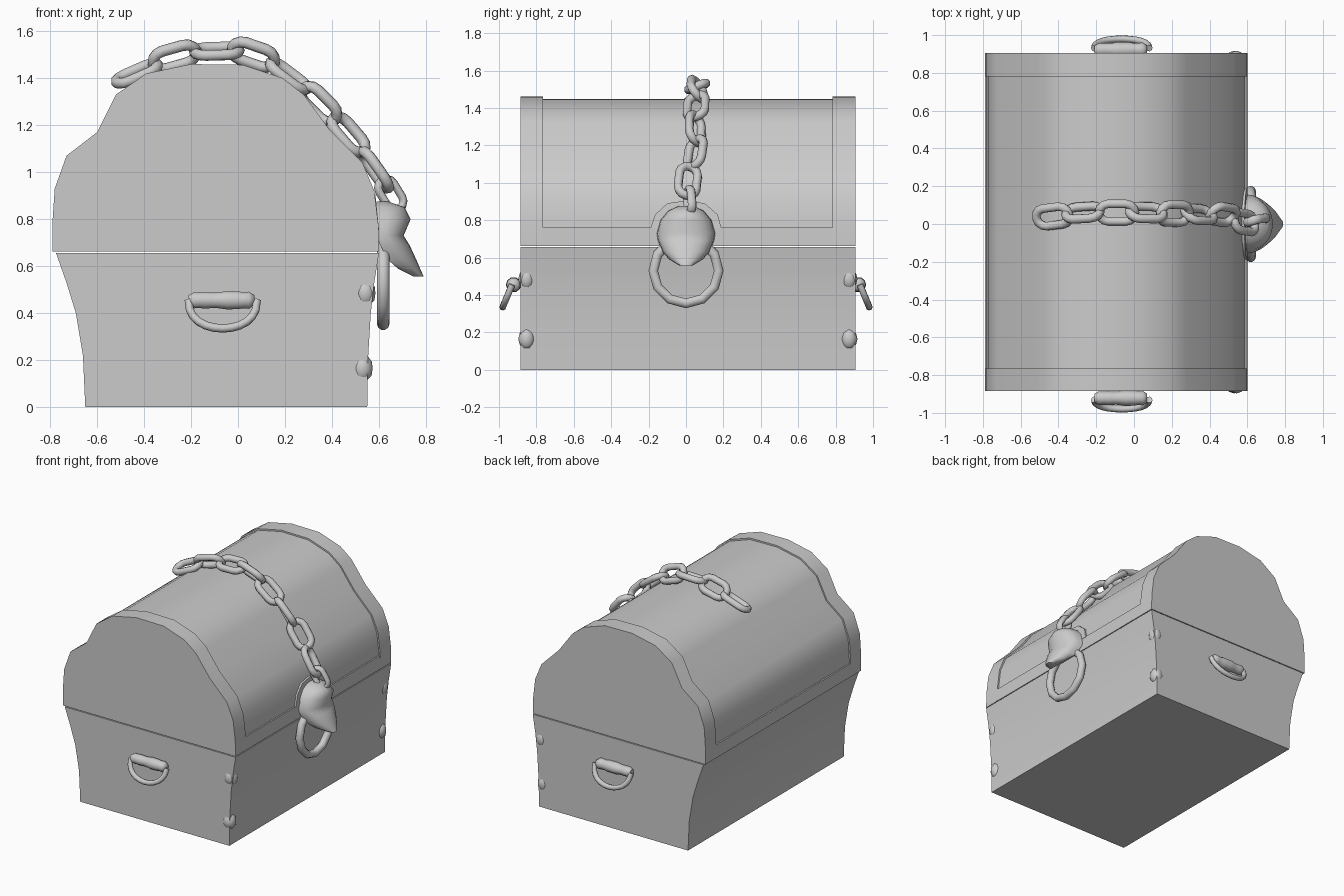
import bpy, bmesh, math, random
from mathutils import Vector, Matrix

if "Cube" in bpy.data.objects:
    bpy.data.objects.remove(bpy.data.objects["Cube"])

random.seed(4)


def finish(ob, angle=40):
    bpy.ops.object.select_all(action='DESELECT')
    ob.select_set(True)
    bpy.context.view_layer.objects.active = ob
    if ob.type == 'CURVE':
        bpy.ops.object.convert(target='MESH')
    bpy.ops.object.shade_smooth_by_angle(angle=math.radians(angle))
    return bpy.context.view_layer.objects.active


def loft(name, rings, angle=40):
    """Skin a list of equal-length closed rings and cap both ends."""
    bm = bmesh.new()
    vs = [[bm.verts.new(p) for p in r] for r in rings]
    n = len(rings[0])
    for a, b in zip(vs, vs[1:]):
        for i in range(n):
            bm.faces.new((a[i], a[(i + 1) % n], b[(i + 1) % n], b[i]))
    bm.faces.new(vs[0])
    bm.faces.new(vs[-1])
    bmesh.ops.recalc_face_normals(bm, faces=bm.faces)
    me = bpy.data.meshes.new(name)
    bm.to_mesh(me)
    bm.free()
    ob = bpy.data.objects.new(name, me)
    bpy.context.collection.objects.link(ob)
    return finish(ob, angle)


def prism(name, profile, y0, y1):
    return loft(name, [[(x, y, z) for x, z in profile] for y in (y0, y1)])


def tube(name, pts, r, cyclic=False, res=3, matrix=None):
    cu = bpy.data.curves.new(name, 'CURVE')
    cu.dimensions = '3D'
    cu.bevel_depth, cu.bevel_resolution, cu.use_fill_caps = r, res, True
    sp = cu.splines.new('POLY')
    sp.points.add(len(pts) - 1)
    for p, co in zip(sp.points, pts):
        p.co = (*co, 1)
    sp.use_cyclic_u = cyclic
    ob = bpy.data.objects.new(name, cu)
    bpy.context.collection.objects.link(ob)
    if matrix:
        ob.matrix_world = matrix
    return finish(ob, 60)


Y0, Y1 = -0.885, 0.905

# Flared base
base = [(-0.65, 0), (0.55, 0), (0.553, 0.2), (0.565, 0.4), (0.58, 0.53), (0.6, 0.657),
        (-0.775, 0.657), (-0.73, 0.53), (-0.69, 0.4), (-0.66, 0.22)]
prism("base", base, Y0, Y1)

# Shouldered domed lid: recessed core, end bands, lower rim
lid = [(-0.79, 0.663), (-0.79, 0.78), (-0.78, 0.93), (-0.73, 1.07), (-0.60, 1.17), (-0.52, 1.33),
       (-0.39, 1.42), (-0.2, 1.46), (0.02, 1.457), (0.19, 1.40), (0.28, 1.33),
       (0.39, 1.18), (0.53, 1.04), (0.58, 0.92), (0.597, 0.78), (0.6, 0.663)]
core = [(-0.095 + (x + 0.095) * 0.985, 0.663 + (z - 0.663) * 0.986) for x, z in lid]
prism("lid_panel", core, Y0 + 0.05, Y1 - 0.05)
prism("lid_band_near", lid, Y0, -0.765)
prism("lid_band_far", lid, 0.782, Y1)
prism("lid_rim", [(-0.79, 0.663), (-0.79, 0.76), (0.597, 0.76), (0.6, 0.663)], -0.77, 0.79)

# Raised arch around the lock
arch = [(-0.19, 0.755), (-0.165, 0.83), (-0.1, 0.89), (0.0, 0.905), (0.1, 0.89), (0.17, 0.83), (0.19, 0.755)]
loft("lock_arch", [[(x if i == 0 else x - (z - 0.755) * 0.1, y, z) for y, z in arch]
                   for i, x in enumerate((0.5, 0.6))])

# Head-shaped lock with a downturned snout: z, back x, front x, half width
sections = [(0.875, 0.59, 0.64, 0.04), (0.85, 0.59, 0.71, 0.095), (0.80, 0.59, 0.735, 0.137),
            (0.73, 0.59, 0.705, 0.157), (0.69, 0.605, 0.73, 0.15), (0.63, 0.635, 0.758, 0.125),
            (0.59, 0.68, 0.775, 0.09), (0.557, 0.745, 0.79, 0.035)]
angles = [math.radians(-90 + 15 * i) for i in range(13)]
loft("lock_head", [[(b + (f - b) * math.cos(a) ** 0.8 if abs(math.cos(a)) > 1e-4 else b,
                     h * math.sin(a), z) for a in angles] for z, b, f, h in sections], 60)

# Knocker ring
tube("lock_ring", [(0.618, 0.175 * math.sin(a), 0.53 + 0.175 * math.cos(a))
                   for a in (math.tau * i / 12 for i in range(12))], 0.027, True)

# Chain draped over the lid
path = [(-0.43, 0.04, 1.42), (-0.27, 0.06, 1.49), (-0.09, 0.06, 1.515), (0.065, 0.06, 1.5),
        (0.215, 0.055, 1.41), (0.345, 0.05, 1.29), (0.47, 0.05, 1.16), (0.585, 0.01, 1.01), (0.65, 0.02, 0.905)]
rolls = [20, -50, 20, -50, 20, -50, 40, -15, 75]
outline = []
for side in (1, -1):
    for i in range(7):
        a = math.radians(-90 + 30 * i)
        outline.append((side * (0.045 + 0.05 * math.cos(a)), side * 0.05 * math.sin(a), 0))
for i, (p, roll) in enumerate(zip(path, rolls)):
    t = (Vector(path[min(i + 1, len(path) - 1)]) - Vector(path[max(i - 1, 0)])).normalized()
    z = t.cross(Vector((0, 1, 0))).normalized()
    rot = Matrix((t, z.cross(t), z)).transposed().to_4x4()
    s = 0.75 if i == 8 else 1
    tube(f"chain_link_{i + 1}", outline, 0.024, True, 2, Matrix.Translation(p) @ rot
         @ Matrix.Rotation(math.radians(roll), 4, 'X') @ Matrix.Diagonal((s, s, 1, 1)))

for side, end in ((-1, "near"), (1, "far")):
    # Lumpy grip with a drop loop on each end
    rings = []
    for i in range(13):
        r = 0.038 * (0.6 if i in (0, 12) else random.uniform(0.9, 1.1))
        rings.append([(-0.21 + 0.28 * i / 12, side * (0.922 + r * math.cos(a)), 0.455 + r * math.sin(a))
                      for a in (math.tau * k / 10 for k in range(10))])
    loft("handle_grip_" + end, rings, 60)
    loop = []
    for i in range(13):
        a = math.pi * i / 12
        d = math.sin(a) ** 0.8 if 0 < i < 12 else 0
        loop.append((-0.065 - 0.145 * math.cos(a), side * (0.93 + 0.05 * d), 0.455 - 0.12 * d))
    tube("handle_loop_" + end, loop, 0.018, res=2)

    # Studs on the front corners
    y = Y0 if side < 0 else Y1
    for k, (x, z) in enumerate(((0.55, 0.165), (0.562, 0.485))):
        bpy.ops.mesh.primitive_ico_sphere_add(subdivisions=2, radius=1, location=(x - 0.02, y - side * 0.033, z))
        ob = bpy.context.object
        ob.name = f"corner_stud_{end}_{k + 1}"
        ob.scale = (0.045, 0.045, 0.06)
        finish(ob, 60)
